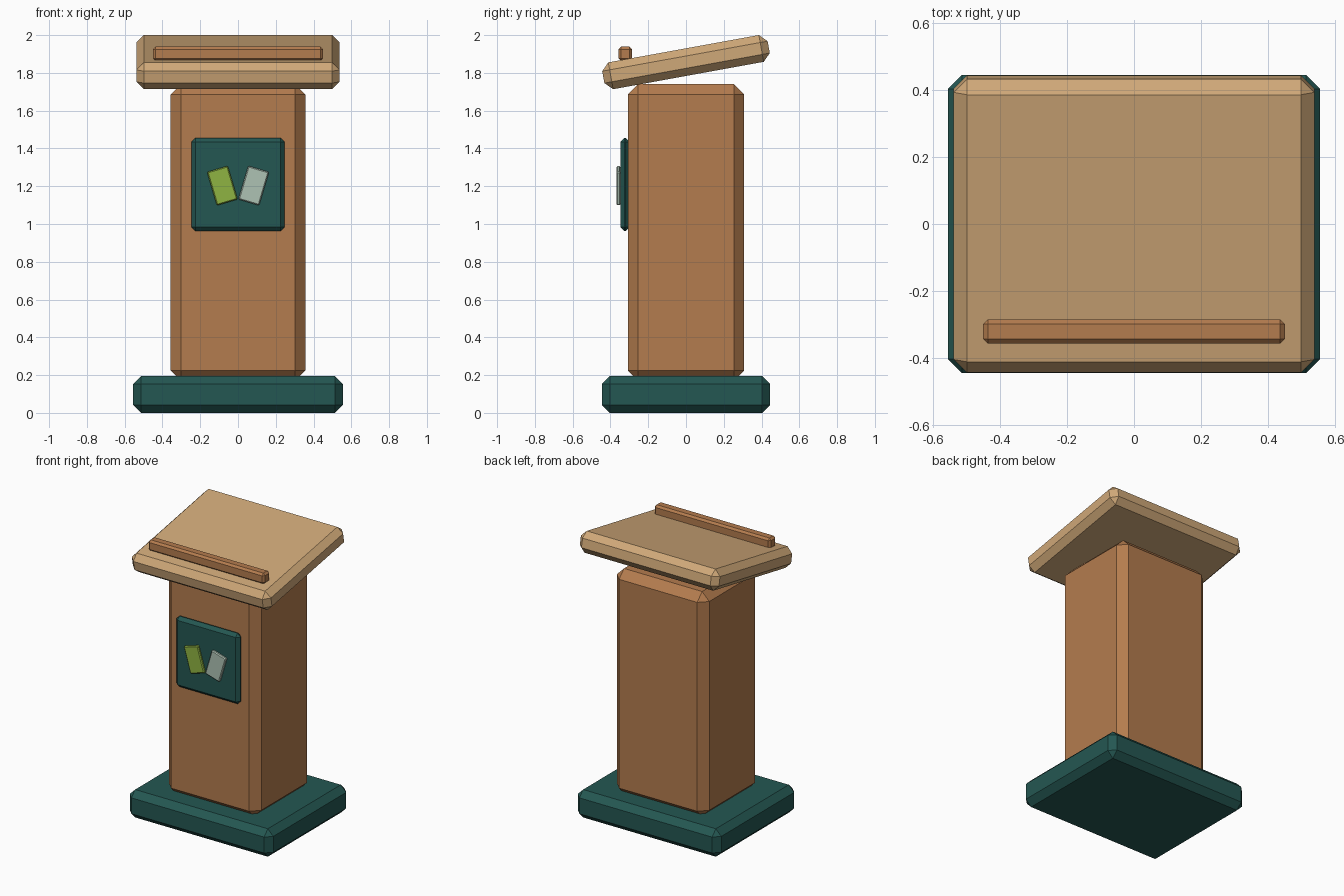
import bpy
import bmesh
from math import radians
from mathutils import Matrix

cube = bpy.data.objects.get("Cube")
if cube:
    bpy.data.objects.remove(cube, do_unlink=True)


def material(name, rgb):
    """Flat material from 0-255 display values."""
    linear = [((c / 255 + 0.055) / 1.055) ** 2.4 for c in rgb] + [1.0]
    mat = bpy.data.materials.new(name)
    mat.use_nodes = True
    mat.diffuse_color = linear
    mat.node_tree.nodes["Principled BSDF"].inputs["Base Color"].default_value = linear
    return mat


def chamfered_box(name, size, centre, bevel, mat, tilt=0, axis='X'):
    """Box with single-segment chamfers on every edge."""
    bm = bmesh.new()
    bmesh.ops.create_cube(bm, size=1)
    bmesh.ops.scale(bm, vec=size, verts=bm.verts)
    bmesh.ops.bevel(bm, geom=bm.edges[:], offset=bevel, segments=1,
                    affect='EDGES', profile=0.5)
    turn = Matrix.Rotation(radians(tilt), 4, axis)
    bm.transform(Matrix.Translation(centre) @ turn)
    bmesh.ops.recalc_face_normals(bm, faces=bm.faces[:])
    mesh = bpy.data.meshes.new(name)
    bm.to_mesh(mesh)
    bm.free()
    mesh.materials.append(mat)
    obj = bpy.data.objects.new(name, mesh)
    bpy.context.collection.objects.link(obj)
    return obj


wood = material("brown wood", (180, 124, 78))
tan = material("tan wood", (207, 168, 120))
teal = material("dark teal", (36, 87, 82))
green = material("leaf green", (143, 180, 66))
pale = material("pale sage", (174, 194, 180))

# Base and column
chamfered_box("base", (1.11, 0.89, 0.195), (0, 0, 0.0975), 0.042, teal)
chamfered_box("column", (0.714, 0.616, 1.57), (0, 0, 0.955), 0.055, wood)

# Sloping reading desk with its book ledge
chamfered_box("desk_top", (1.076, 0.89, 0.144), (0, 0, 1.857), 0.04, tan, 10.3)
chamfered_box("book_ledge", (0.9, 0.072, 0.076), (0, -0.321, 1.901), 0.014, wood)

# Front plaque with two leaning cards
chamfered_box("front_plaque", (0.494, 0.05, 0.494), (0, -0.323, 1.209), 0.022, teal)
for name, side, mat in (("right_card", -1, green), ("left_card", 1, pale)):
    chamfered_box(name, (0.115, 0.022, 0.185), (side * 0.083, -0.358, 1.203),
                  0.006, mat, side * 16.5, 'Y')
